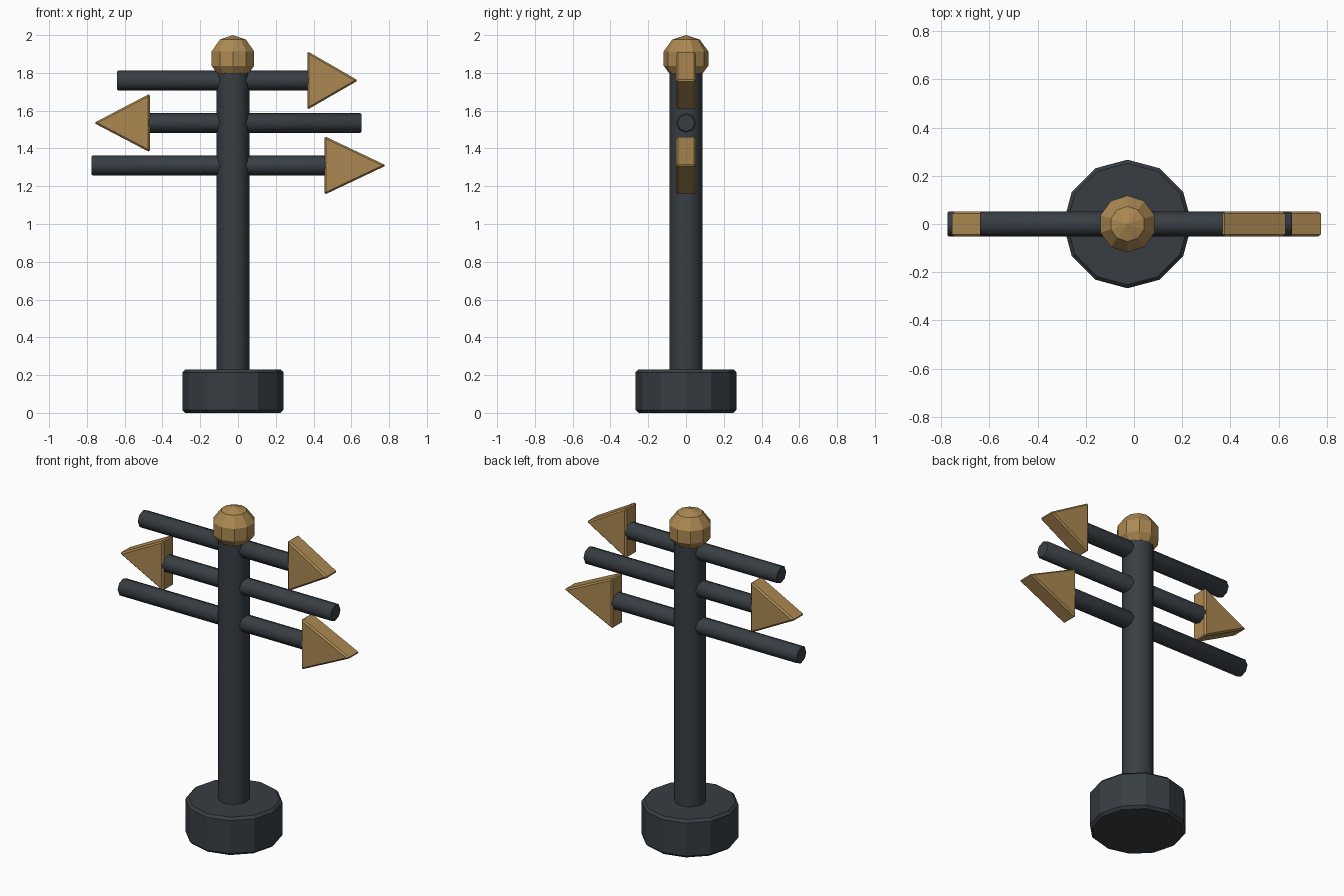
import bpy, bmesh, math
from mathutils import Matrix, Vector

if "Cube" in bpy.data.objects:
    bpy.data.objects.remove(bpy.data.objects["Cube"])

CX = -0.027  # post axis


def material(name, rgb):
    m = bpy.data.materials.new(name)
    m.diffuse_color = (*rgb, 1)
    m.use_nodes = True
    m.node_tree.nodes["Principled BSDF"].inputs["Base Color"].default_value = m.diffuse_color
    return m


iron = material("dark iron", (0.040, 0.048, 0.057))
brass = material("brass", (0.41, 0.25, 0.085))


def finish(name, bm, mat, bevel=0, smooth=False):
    bmesh.ops.recalc_face_normals(bm, faces=bm.faces)
    if bevel:
        edges = [e for e in bm.edges if e.calc_face_angle(0) > math.radians(50)]
        bmesh.ops.bevel(bm, geom=edges, offset=bevel, segments=1,
                        profile=0.5, affect='EDGES')
    me = bpy.data.meshes.new(name)
    bm.to_mesh(me)
    bm.free()
    me.materials.append(mat)
    ob = bpy.data.objects.new(name, me)
    bpy.context.collection.objects.link(ob)
    if smooth:
        bpy.context.view_layer.objects.active = ob
        ob.select_set(True)
        bpy.ops.object.shade_smooth_by_angle(angle=math.radians(46))
        ob.select_set(False)


def lathe(profile, sides, matrix):
    """Stack rings of (radius, height) and cap both ends."""
    bm = bmesh.new()
    rings = []
    for r, h in profile:
        ring = []
        for i in range(sides):
            a = math.pi / 2 + 2 * math.pi * i / sides
            ring.append(bm.verts.new(matrix @ Vector((r * math.cos(a), r * math.sin(a), h))))
        rings.append(ring)
    for a, b in zip(rings, rings[1:]):
        for i in range(sides):
            j = (i + 1) % sides
            bm.faces.new((a[i], a[j], b[j], b[i]))
    bm.faces.new(rings[0][::-1])
    bm.faces.new(rings[-1])
    return bm


axis = Matrix.Translation((CX, 0, 0))

# Base and post
finish("base", lathe([(0.252, 0), (0.267, 0.015), (0.267, 0.215), (0.252, 0.23)], 12, axis), iron)
finish("post", lathe([(0.088, 0.2), (0.088, 1.81)], 12, axis), iron, smooth=True)

# Faceted ball on top, with pointed poles
R, cz = 0.124, 1.876
ball = [(R * math.sin(t), cz - R * math.cos(t))
        for t in (math.pi * k / 5 for k in range(1, 5))]
bm = lathe([(0.0005, cz - R)] + ball + [(0.0005, cz + R)], 10, axis)
bmesh.ops.remove_doubles(bm, verts=bm.verts, dist=0.001)
finish("finial", bm, brass)

# Pointer arms: label, height, plain end, arrow back, arrow tip
arms = [("upper", 1.76, -0.64, 0.367, 0.626),
        ("middle", 1.535, 0.655, -0.467, -0.753),
        ("lower", 1.31, -0.775, 0.458, 0.775)]
for label, z, end, back, tip in arms:
    s = 1 if tip > back else -1
    # Eight-sided rod through the post
    length = abs(back - end) + 0.03
    along_x = Matrix.Translation((end, 0, z)) @ Matrix.Rotation(s * math.pi / 2, 4, 'Y')
    rod = lathe([(0.046, 0), (0.052, 0.006), (0.052, length)], 8, along_x)
    finish(label + "_rod", rod, iron, smooth=True)
    # Triangular arrow head with slightly bevelled edges
    bm = bmesh.new()
    outline = [(back, z - 0.155), (tip + s * 0.01, z), (back, z + 0.155)]
    front = [bm.verts.new((x, -0.052, h)) for x, h in outline]
    rear = [bm.verts.new((x, 0.052, h)) for x, h in outline]
    bm.faces.new(front)
    bm.faces.new(rear[::-1])
    for i in range(3):
        j = (i + 1) % 3
        bm.faces.new((front[i], rear[i], rear[j], front[j]))
    finish(label + "_arrow_head", bm, brass, bevel=0.009)
